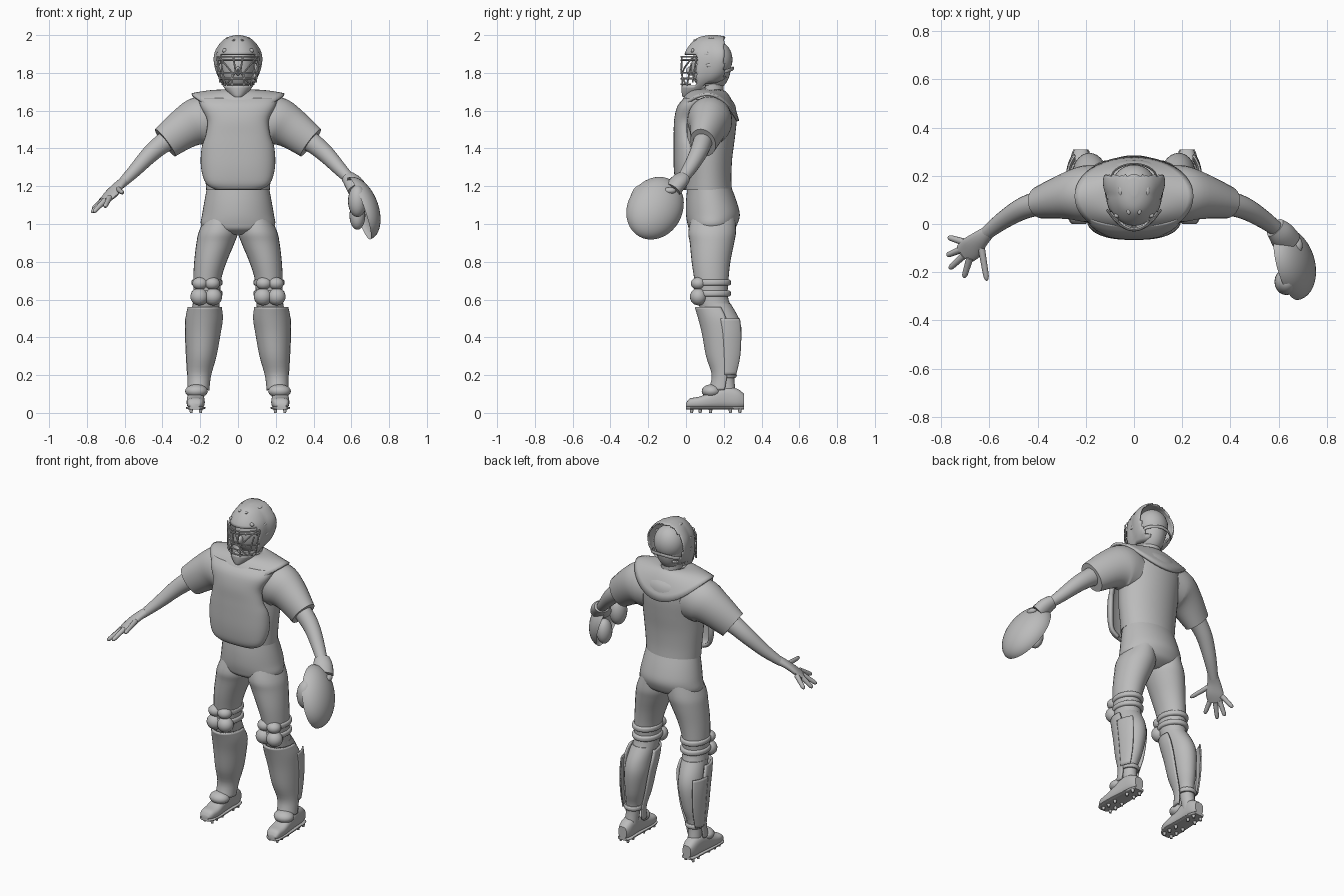
import bpy, bmesh
from math import sin, cos, pi, radians
from mathutils import Vector, Matrix

if "Cube" in bpy.data.objects:
    bpy.data.objects.remove(bpy.data.objects["Cube"])

grey = bpy.data.materials.new("plain_grey")
grey.use_nodes = True
grey.diffuse_color = (0.5, 0.5, 0.5, 1)
grey.node_tree.nodes["Principled BSDF"].inputs["Base Color"].default_value = (0.5, 0.5, 0.5, 1)


def finish(name, bm, thick=0):
    bmesh.ops.recalc_face_normals(bm, faces=bm.faces)
    me = bpy.data.meshes.new(name)
    bm.to_mesh(me)
    bm.free()
    me.materials.append(grey)
    me.shade_smooth()
    me.set_sharp_from_angle(angle=radians(40))
    ob = bpy.data.objects.new(name, me)
    bpy.context.collection.objects.link(ob)
    if thick:
        mod = ob.modifiers.new("thickness", "SOLIDIFY")
        mod.thickness, mod.offset = thick, 0
    return ob


def mirror(ob):
    """Copy a left part to the right side."""
    new = ob.copy()
    new.data = ob.data.copy()
    new.name = ob.name.replace("left_", "right_")
    new.data.transform(Matrix.Diagonal((-1, 1, 1, 1)))
    new.data.flip_normals()
    bpy.context.collection.objects.link(new)


def spline(rows, k=4):
    out = []
    for i in range(len(rows) - 1):
        a, b, c, d = (rows[max(0, min(len(rows) - 1, j))] for j in (i - 1, i, i + 1, i + 2))
        for s in range(k):
            t = s / k
            out.append([q + t / 2 * (r - p + t * (2 * p - 5 * q + 4 * r - u + t * (3 * (q - r) + u - p)))
                        for p, q, r, u in zip(a, b, c, d)])
    return out + [list(rows[-1])]


def loft(name, rings, closed=True, caps=True, thick=0, drop=None):
    bm = bmesh.new()
    vs = [[bm.verts.new(p) for p in r] for r in rings]
    n = len(vs[0])
    for a, b in zip(vs, vs[1:]):
        for i in range(n if closed else n - 1):
            j = (i + 1) % n
            bm.faces.new((a[i], a[j], b[j], b[i]))
    if closed and caps:
        bm.faces.new(vs[0])
        bm.faces.new(vs[-1])
    if drop:
        bad = [f for f in bm.faces if drop(f.calc_center_median())]
        bmesh.ops.delete(bm, geom=bad, context="FACES")
    return finish(name, bm, thick)


def stack(name, rows, axis="z", p=1.0, arc=None, n=28, thick=0, drop=None, warp=None, caps=True):
    """Rounded cross-sections (level, x0, x1, v0, v1) along z or y."""
    rings = []
    a0, a1 = (radians(v) for v in (arc or (0, 360)))
    for h, x0, x1, v0, v1 in spline(rows):
        ring = []
        for i in range(n):
            a = a0 + (a1 - a0) * i / (n - 1 if arc else n)
            c, s = cos(a), sin(a)
            x = (x0 + x1) / 2 + (x1 - x0) / 2 * abs(c) ** p * (1 if c > 0 else -1)
            v = (v0 + v1) / 2 + (v1 - v0) / 2 * abs(s) ** p * (1 if s > 0 else -1)
            q = Vector((x, v, h) if axis == "z" else (x, h, v))
            ring.append(warp(q) if warp else q)
        rings.append(ring)
    return loft(name, rings, not arc, caps, thick, drop)


def sym(rows):
    return [(z, -h, h, a, b) for z, h, a, b in rows]


def tube(name, path, n=20, k=4):
    """Limb along (x, y, z, width radius, height radius)."""
    pts = spline(path, k)
    rings = []
    for i, q in enumerate(pts):
        t = (Vector(pts[min(i + 1, len(pts) - 1)][:3]) - Vector(pts[max(i - 1, 0)][:3])).normalized()
        u = t.cross(Vector((0, 1, 0) if abs(t.z) > 0.95 else (0, 0, 1))).normalized()
        v = u.cross(t)
        rings.append([Vector(q[:3]) + u * q[3] * cos(2 * pi * j / n) + v * q[4] * sin(2 * pi * j / n)
                      for j in range(n)])
    return loft(name, rings)


def ball(name, c, r, seg=20):
    bm = bmesh.new()
    m = Matrix.Translation(c) @ Matrix.Diagonal((*r, 1))
    bmesh.ops.create_uvsphere(bm, u_segments=seg, v_segments=seg // 2 + 2, radius=1, matrix=m)
    return finish(name, bm)


# Torso, pelvis and neck
stack("shirt", sym([(1.18, .168, -.005, .243), (1.25, .174, -.005, .24), (1.35, .184, -.01, .245),
                    (1.45, .19, -.01, .258), (1.55, .2, -.01, .268), (1.63, .185, 0, .26),
                    (1.68, .13, .04, .22), (1.71, .07, .06, .2)]), n=40)
stack("trouser_seat", sym([(.945, .12, .06, .2), (.97, .175, .02, .25), (1.0, .197, .008, .272),
                           (1.05, .19, 0, .285), (1.12, .178, 0, .268), (1.2, .163, .008, .238)]), n=40)
stack("neck", sym([(1.62, .075, .06, .21), (1.7, .06, .075, .2), (1.78, .06, .07, .2)]))

# Chest protector and shoulder yoke
stack("chest_protector", sym([(1.19, .11, -.03, .03), (1.22, .16, -.045, .06), (1.3, .185, -.054, .11),
                              (1.4, .182, -.055, .11), (1.47, .16, -.054, .07), (1.55, .152, -.052, .07),
                              (1.62, .185, -.035, .1), (1.66, .2, 0, .14)]),
      p=.8, arc=(180, 360), thick=.022)
yoke = []
for i in range(9):
    t = i / 8
    ring = []
    for j in range(48):
        a = 2 * pi * j / 48
        hem = 1.685 - (.14 if sin(a) > 0 else .1) * sin(a) ** 2
        ring.append((cos(a) * (.07 + .175 * t), .115 + sin(a) * (.07 + .09 * t), 1.705 + (hem - 1.705) * t * t))
    yoke.append(ring)
loft("shoulder_yoke", yoke, caps=False, thick=.014)

# Arms with short sleeves
mirror(tube("left_sleeve", [(.12, .13, 1.54, .11, .125), (.2, .125, 1.545, .118, .13),
                            (.28, .115, 1.508, .096, .11), (.385, .09, 1.43, .068, .09)], n=28))
mirror(tube("left_arm", [(.33, .1, 1.47, .05, .06), (.4, .085, 1.425, .05, .053), (.47, .06, 1.365, .045, .046),
                         (.55, .01, 1.28, .036, .035), (.62, -.045, 1.21, .027, .024)]))

# Bare right hand with spread fingers
tube("right_palm", [(-.605, -.035, 1.225, .028, .025), (-.64, -.065, 1.195, .038, .022),
                    (-.675, -.1, 1.155, .05, .02), (-.705, -.125, 1.125, .045, .014)])
fingers = {"little": ((-.705, -.075, 1.14), (-.77, -.055, 1.08)), "ring": ((-.715, -.105, 1.125), (-.775, -.13, 1.06)),
           "middle": ((-.705, -.13, 1.125), (-.765, -.185, 1.062)),
           "index": ((-.68, -.14, 1.14), (-.705, -.222, 1.09)), "thumb": ((-.635, -.085, 1.185), (-.61, -.235, 1.165))}
for label, (a, b) in fingers.items():
    a, b = Vector(a), Vector(b)
    tube("right_" + label + "_finger", [(*a.lerp(b, t), r, r) for t, r in
                                        ((0, .015), (.5, .013), (.88, .011), (1, .004))], n=12)

# Padded mitt, hollow on its inner side
long = Vector((.12, -.16, -.28)).normalized()
out = (Vector((1, 0, 0)) - long * long.x).normalized()
wide = out.cross(long)
mid = Vector((.665, -.16, 1.09))
bm = bmesh.new()
bmesh.ops.create_uvsphere(bm, u_segments=40, v_segments=24, radius=1)
for v in bm.verts:
    x, y, z = v.co
    depth = z * .1 - .025 if z > 0 else -z * .06 - .025
    v.co = mid + long * x * .182 + wide * y * .145 + out * depth
finish("mitt_shell", bm)
for label, side, r in (("thumb", -.085, (.05, .055, .085)), ("heel", .07, (.042, .05, .075))):
    ball("mitt_" + label + "_pad", mid + wide * side - out * .035, r)
tube("mitt_cuff", [(.585, -.015, 1.245, .045, .035), (.61, -.04, 1.22, .055, .042), (.635, -.075, 1.18, .06, .045)])
ball("mitt_finger_hole", mid - long * .1 + out * .05 + wide * .02, (.022, .035, .018))

# Legs
mirror(stack("left_trouser_leg", [(.48, .11, .25, .1, .28), (.6, .095, .237, .06, .225), (.7, .09, .237, .045, .225),
                                  (.8, .06, .232, .03, .235), (.9, .018, .22, .02, .255),
                                  (.96, .0, .207, .012, .265), (1.04, .01, .17, .03, .26)]))
mirror(stack("left_calf", [(.07, .18, .255, .19, .27), (.2, .168, .25, .165, .255), (.3, .14, .252, .14, .28),
                           (.42, .115, .255, .12, .295), (.5, .108, .25, .1, .28), (.58, .1, .24, .08, .235)]))
shin = [(.12, .158, .262, .125, .25), (.2, .148, .262, .142, .26), (.3, .12, .268, .112, .29),
        (.42, .098, .273, .09, .3), (.5, .086, .272, .07, .295), (.56, .092, .26, .052, .26)]
mirror(stack("left_shin_guard", shin, arc=(165, 375), thick=.012))
mirror(stack("left_calf_wing", [(z, a, b + .004, c, d + .02) for z, a, b, c, d in shin[1:5]],
             arc=(-5, 48), n=10, thick=.008))

# Knee pads and straps
for label, z, x0, x1, r in (("upper", .685, .137, .2, (.042, .04, .034)), ("lower", .615, .132, .204, (.048, .045, .046))):
    for part, x in (("inner", x0), ("outer", x1)):
        mirror(ball("left_%s_%s_knee_pad" % (label, part), (x, .066, z), r))
for label, z in (("upper", .69), ("lower", .632)):
    mirror(stack("left_%s_knee_strap" % label, [(z - .016, .09, .238, .05, .228), (z - .009, .083, .246, .045, .237),
                                                (z + .009, .083, .246, .045, .237), (z + .016, .09, .238, .05, .228)]))
mirror(stack("left_ankle_strap", [(.185, .16, .258, .16, .262), (.192, .156, .263, .155, .268),
                                  (.205, .156, .263, .155, .268), (.212, .16, .258, .16, .262)]))

# Shoes with studs
mirror(ball("left_instep_guard", (.22, .135, .115), (.06, .052, .036)))
shoe = [(0, .205, .255, .03, .05), (.02, .186, .268, .024, .076), (.07, .176, .272, .022, .086),
        (.13, .178, .27, .022, .11), (.2, .18, .265, .022, .14), (.27, .18, .26, .022, .128), (.308, .192, .248, .03, .1)]
mirror(stack("left_shoe", shoe, axis="y", p=.75))
mirror(stack("left_sole", [(y, a - .004, b + .004, .018, .034) for y, a, b, c, d in shoe], axis="y", p=.6))
for i, y in enumerate((.03, .075, .13, .235, .285)):
    for j, x in enumerate((.198, .248)):
        bm = bmesh.new()
        bmesh.ops.create_cone(bm, cap_ends=True, segments=10, radius1=.007, radius2=.011, depth=.024,
                              matrix=Matrix.Translation((x, y, .012)))
        mirror(finish("left_stud_%d_%d" % (i, j), bm))

# Head and helmet
ball("head", (0, .132, 1.83), (.085, .105, .13), 32)
ball("nose", (0, .025, 1.81), (.015, .025, .025))
ball("helmet_back_plate", (0, .16, 1.87), (.09, .086, .1), 32)


def flare(q):
    return Vector((q.x * (1 + max(0, q.y - .12) * 3.6), q.y, q.z))


def opening(c):
    face = 1.735 < c.z < 1.89 and c.y < .055
    return c.y > .2 or face or (c.z < 1.755 and c.y > .1)


stack("helmet_shell", sym([(1.675, .025, -.015, .05), (1.69, .042, -.018, .08), (1.72, .068, -.02, .13),
                           (1.78, .1, -.018, .22), (1.85, .112, -.01, .255), (1.91, .106, .0, .26),
                           (1.96, .078, .035, .24), (1.985, .048, .07, .22), (1.996, .012, .12, .16)]),
      n=64, thick=.008, drop=opening, warp=flare)
for i, (x, y, z, r) in enumerate(((.022, .055, 1.973, (.009, .016, .007)), (.07, .035, 1.918, (.014, .01, .011)),
                                  (.108, .12, 1.9, (.006, .024, .01)), (.114, .13, 1.84, (.006, .026, .011)),
                                  (.055, .14, 1.982, (.01, .022, .007)))):
    mirror(ball("left_helmet_vent_%d" % i, (x, y, z), r, 14))
mirror(tube("left_head_strap", [(.1, .17, 1.8, .004, .01), (.085, .215, 1.81, .004, .01), (.045, .242, 1.82, .004, .01),
                                (0, .25, 1.825, .004, .01)], n=10))


# Face cage of bent bars
def bar(name, a, b):
    path = []
    for i in range(9):
        t = i / 8
        x, z = a[0] + (b[0] - a[0]) * t, a[1] + (b[1] - a[1]) * t
        path.append((x, -.026 + .085 * (x / .112) ** 2, z, .0045, .0045))
    return tube(name, path, n=8, k=1)


for i, (w, z) in enumerate(((.11, 1.885), (.113, 1.868), (.108, 1.8), (.1, 1.77), (.085, 1.74))):
    bar("cage_crossbar_%d" % i, (-w, z), (w, z))
for i, (a, b) in enumerate((((.03, 1.73), (.03, 1.8)), ((.1, 1.885), (.03, 1.8)), ((.068, 1.735), (.09, 1.85)),
                            ((.11, 1.885), (.095, 1.75)), ((0, 1.82), (.06, 1.74)), ((.012, 1.8), (.025, 1.885)))):
    mirror(bar("left_cage_bar_%d" % i, a, b))
